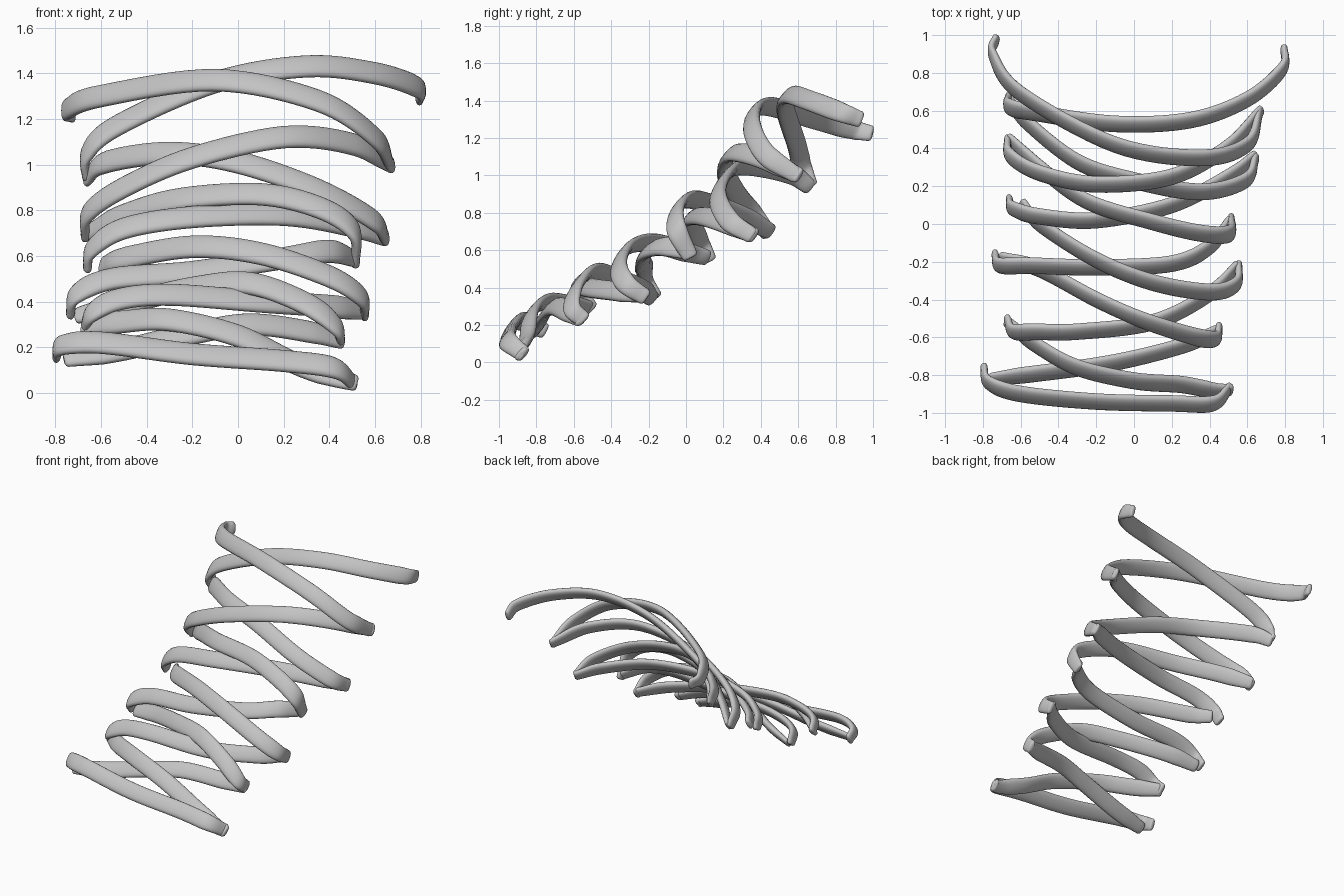
import bpy
import bmesh
import math
from mathutils import Vector

default_cube = bpy.data.objects.get("Cube")
if default_cube:
    bpy.data.objects.remove(default_cube, do_unlink=True)

# One plain grey for every band
grey = bpy.data.materials.new("plain grey")
grey.use_nodes = True
grey_colour = (0.55, 0.55, 0.55, 1)
grey.diffuse_color = grey_colour
grey.node_tree.nodes["Principled BSDF"].inputs["Base Color"].default_value = grey_colour

SLOPE = Vector((0, 0.65, 0.76))   # direction in which the bands lie flat
WIDTH, THICKNESS = 0.115, 0.05
SIDES, STEPS = 16, 8


def smooth_path(points):
    """Catmull-Rom path through the given points."""
    points = [Vector(p) for p in points]
    first = points[0] * 2 - points[1]
    last = points[-1] * 2 - points[-2]
    padded = [first] + points + [last]
    path = []
    for a, b, c, d in zip(padded, padded[1:], padded[2:], padded[3:]):
        for step in range(STEPS):
            t = step / STEPS
            path.append((b * 2 + (c - a) * t + (a * 2 - b * 5 + c * 4 - d) * t ** 2
                         + (b * 3 - a - c * 3 + d) * t ** 3) / 2)
    path.append(points[-1])
    return path


def rounded(value):
    """Slightly squared-off ellipse coordinate."""
    return math.copysign(abs(value) ** 0.85, value)


def add_ring(bm, centre, tangent, scale):
    across = (SLOPE - tangent * SLOPE.dot(tangent)).normalized()
    outward = tangent.cross(across).normalized()
    ring = []
    for i in range(SIDES):
        angle = math.tau * i / SIDES
        ring.append(bm.verts.new(centre
                                 + across * rounded(math.cos(angle)) * WIDTH / 2 * scale
                                 + outward * rounded(math.sin(angle)) * THICKNESS / 2 * scale))
    return ring


def band(name, *points):
    """Sweep a flat rounded section along a path, narrowing to rounded ends."""
    path = smooth_path(points)
    tangents = [(path[min(i + 1, len(path) - 1)] - path[max(i - 1, 0)]).normalized()
                for i in range(len(path))]
    stations = []
    for p, t in zip(path, tangents):
        reach = min((p - path[0]).length, (p - path[-1]).length)
        stations.append((p, t, 0.75 + 0.25 * min(1, reach / 0.15)))
    start, end = stations[0], stations[-1]
    for offset, scale in ((0.008, 0.66), (0.013, 0.45)):
        stations.insert(0, (start[0] - start[1] * offset, start[1], scale))
        stations.append((end[0] + end[1] * offset, end[1], scale))

    bm = bmesh.new()
    rings = [add_ring(bm, *station) for station in stations]
    for lower, upper in zip(rings, rings[1:]):
        for i in range(SIDES):
            j = (i + 1) % SIDES
            bm.faces.new((lower[i], lower[j], upper[j], upper[i]))
    bm.faces.new(rings[0][::-1])
    bm.faces.new(rings[-1])
    bmesh.ops.recalc_face_normals(bm, faces=bm.faces)
    mesh = bpy.data.meshes.new(name)
    bm.to_mesh(mesh)
    bm.free()
    mesh.materials.append(grey)
    obj = bpy.data.objects.new(name, mesh)
    bpy.context.collection.objects.link(obj)
    bpy.ops.object.select_all(action="DESELECT")
    obj.select_set(True)
    bpy.context.view_layer.objects.active = obj
    bpy.ops.object.shade_smooth_by_angle(angle=math.radians(60))


# Two loose top bands
band("top_band_from_right",
     (-.73, .985, 1.225), (-.745, .89, 1.245), (-.6, .69, 1.3), (-.1, .42, 1.37),
     (.35, .35, 1.28), (.6, .42, 1.12), (.665, .59, 1.0))
band("top_band_from_left",
     (.795, .93, 1.3), (.785, .82, 1.34), (.6, .66, 1.4), (.3, .55, 1.43),
     (-.1, .53, 1.36), (-.53, .59, 1.17), (-.66, .62, 1.05), (-.665, .66, .95))

# Upper crossing bands
band("upper_band_a",
     (.67, .6, 1.0), (.5, .41, 1.09), (.2, .25, 1.12), (-.2, .21, 1.03),
     (-.5, .27, .9), (-.655, .36, .79), (-.67, .44, .69))
band("upper_band_b",
     (-.66, .66, .94), (-.58, .55, 1.01), (-.3, .33, 1.05), (0, .23, 1.01),
     (.35, .17, .89), (.59, .23, .76), (.645, .35, .68))

# Middle crossing bands
band("middle_band_a",
     (.64, .36, .68), (.5, .25, .73), (.2, .1, .78), (-.2, .02, .77),
     (-.5, .04, .72), (-.64, .08, .63), (-.66, .12, .55))
band("middle_band_b",
     (-.66, .45, .7), (-.5, .3, .78), (-.25, .12, .85), (.1, .01, .87),
     (.36, -.05, .81), (.505, -.05, .71), (.515, .02, .57))
band("middle_band_c",
     (.51, .02, .59), (.4, -.12, .62), (.2, -.21, .59), (-.2, -.23, .53),
     (-.55, -.22, .5), (-.71, -.22, .43), (-.735, -.17, .35))
band("middle_band_d",
     (-.59, .11, .56), (-.5, .0, .59), (-.2, -.19, .64), (.1, -.31, .61),
     (.4, -.36, .51), (.54, -.32, .42), (.555, -.22, .35))

# Lower crossing bands
band("lower_band_a",
     (.55, -.22, .36), (.4, -.37, .38), (.1, -.52, .4), (-.3, -.57, .43),
     (-.52, -.57, .41), (-.64, -.57, .35), (-.67, -.51, .29))
band("lower_band_b",
     (-.7, -.18, .34), (-.5, -.24, .39), (-.2, -.4, .46), (.05, -.51, .48),
     (.3, -.59, .39), (.43, -.61, .29), (.45, -.55, .23))
band("lower_band_c",
     (.45, -.56, .23), (.3, -.63, .27), (.05, -.7, .3), (-.2, -.75, .26),
     (-.5, -.79, .19), (-.75, -.82, .15))
band("lower_band_d",
     (-.67, -.52, .29), (-.52, -.64, .31), (-.3, -.76, .32), (0, -.83, .25),
     (.25, -.85, .13), (.42, -.88, .07), (.51, -.88, .045))

# Bottom band across the front
band("bottom_band",
     (-.795, -.76, .17), (-.77, -.84, .21), (-.6, -.9, .22), (-.2, -.94, .17),
     (.2, -.95, .14), (.42, -.95, .11), (.505, -.87, .045))
